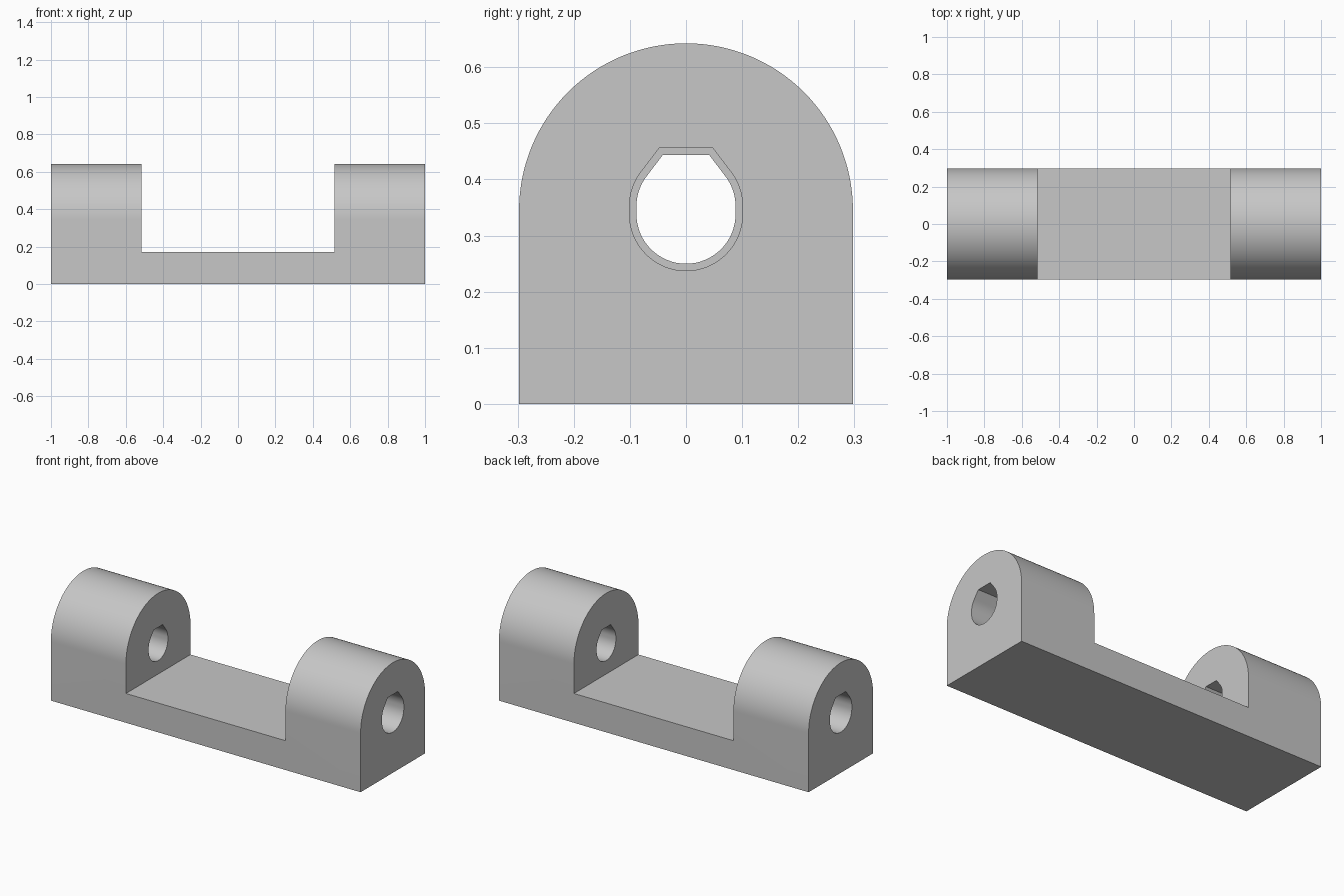
import bpy, bmesh
from math import cos, sin, radians

if "Cube" in bpy.data.objects:
    bpy.data.objects.remove(bpy.data.objects["Cube"], do_unlink=True)

HALF_W = 0.2975      # half depth of the bracket, also the arch radius
AXIS_Z = 0.345       # height of the pin hole
POST_IN = 0.515      # inner face of each post
BASE_H = 0.171       # floor between the posts
STEP_X = 0.76        # where the wide bore meets the narrow one

grey = bpy.data.materials.new("plain grey")
grey.use_nodes = True
colour = (0.57, 0.57, 0.57, 1)
grey.diffuse_color = colour
grey.node_tree.nodes["Principled BSDF"].inputs["Base Color"].default_value = colour


def arc(r, cz, start, end, steps):
    """Points (y, z) on a circle arc around the centre line."""
    angles = [radians(start + (end - start) * i / steps) for i in range(steps + 1)]
    return [(r * cos(a), cz + r * sin(a)) for a in angles]


def prism(name, profile, x0, x1):
    """Extrude a (y, z) profile along x."""
    bm = bmesh.new()
    face = bm.faces.new([bm.verts.new((x0, y, z)) for y, z in profile])
    ext = bmesh.ops.extrude_face_region(bm, geom=[face])
    moved = [v for v in ext["geom"] if isinstance(v, bmesh.types.BMVert)]
    bmesh.ops.translate(bm, verts=moved, vec=(x1 - x0, 0, 0))
    bmesh.ops.recalc_face_normals(bm, faces=bm.faces[:])
    mesh = bpy.data.meshes.new(name)
    bm.to_mesh(mesh)
    bm.free()
    mesh.materials.append(grey)
    obj = bpy.data.objects.new(name, mesh)
    bpy.context.collection.objects.link(obj)
    return obj


def bore_profile(r):
    """Slightly tall round hole with a flat-topped roof."""
    slack = 0.007
    lower = arc(r, AXIS_Z - slack, 180, 360, 32)
    right = arc(r, AXIS_Z + slack, 0, 37, 8)
    roof = (0.467 * r, AXIS_Z + slack + 1.037 * r)
    right.append(roof)
    left = [(-y, z) for y, z in reversed(right)]
    return lower + right + left


def cut(target, cutter):
    cutter.hide_render = True
    mod = target.modifiers.new("cut", "BOOLEAN")
    mod.operation = "DIFFERENCE"
    mod.solver = "EXACT"
    mod.object = cutter
    bpy.ops.object.modifier_apply(modifier=mod.name)
    bpy.data.objects.remove(cutter, do_unlink=True)


# Arched block along the whole length
outline = [(-HALF_W, 0), (HALF_W, 0)] + arc(HALF_W, AXIS_Z, 0, 180, 64)
bracket = prism("bracket", outline, -1, 1)
bpy.ops.object.select_all(action="DESELECT")
bpy.context.view_layer.objects.active = bracket
bracket.select_set(True)

# Gap between the two posts
gap = [(-1, BASE_H), (1, BASE_H), (1, 1), (-1, 1)]
cut(bracket, prism("gap_cutter", gap, -POST_IN, POST_IN))

# Narrow bore through both posts, wider from each outer end
cut(bracket, prism("narrow_bore_cutter", bore_profile(0.0883), -1.1, 1.1))
for side in (-1, 1):
    cut(bracket, prism("wide_bore_cutter", bore_profile(0.1008), side * STEP_X, side * 1.1))

bpy.ops.object.shade_smooth_by_angle(angle=radians(25))
